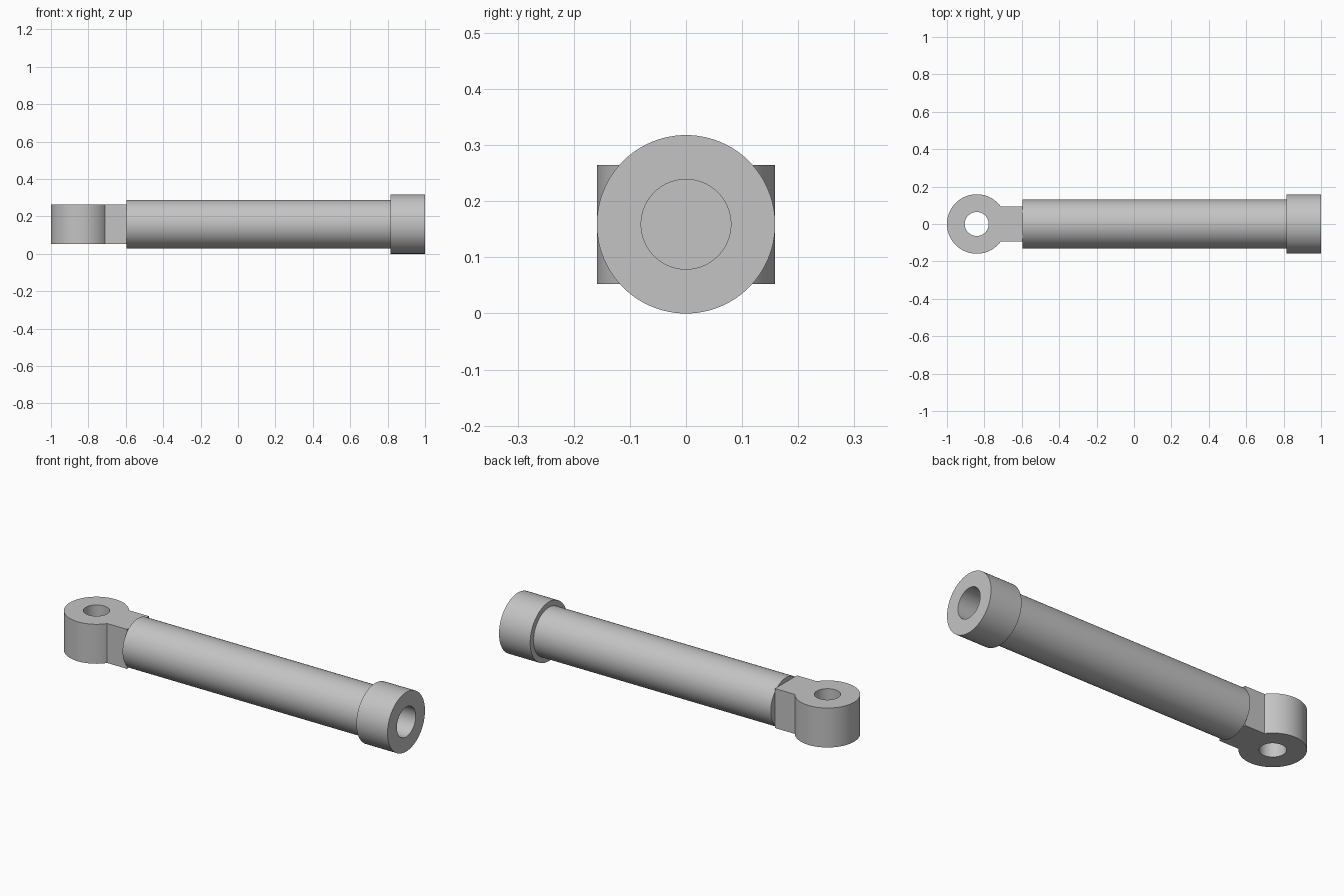
import bpy
import bmesh
from math import asin, cos, sin, pi, radians
from mathutils import Vector

cube = bpy.data.objects.get("Cube")
if cube:
    bpy.data.objects.remove(cube, do_unlink=True)

AXIS_Z = 0.159      # height of the shaft axis
OUTER = 0.159       # radius shared by collar and eye
SEGMENTS = 96

steel = bpy.data.materials.new("grey steel")
steel.use_nodes = True
grey = (0.55, 0.55, 0.55, 1)
steel.diffuse_color = grey
steel.node_tree.nodes["Principled BSDF"].inputs["Base Color"].default_value = grey


def finish(obj):
    """Give the part its material and smooth its round faces."""
    obj.data.materials.clear()
    obj.data.materials.append(steel)
    bpy.ops.object.select_all(action='DESELECT')
    obj.select_set(True)
    bpy.context.view_layer.objects.active = obj
    bpy.ops.object.shade_smooth_by_angle(angle=radians(25))


def lathe_x(name, profile):
    """Spin an (x, radius) profile around the shaft axis."""
    bm = bmesh.new()
    verts = [bm.verts.new((x, 0, r)) for x, r in profile]
    edges = [bm.edges.new(pair) for pair in zip(verts, verts[1:])]
    bmesh.ops.spin(bm, geom=verts + edges, cent=(0, 0, 0), axis=(1, 0, 0),
                   angle=2 * pi, steps=SEGMENTS, use_duplicate=False)
    bmesh.ops.remove_doubles(bm, verts=bm.verts, dist=0.0002)
    bmesh.ops.recalc_face_normals(bm, faces=bm.faces)
    mesh = bpy.data.meshes.new(name)
    bm.to_mesh(mesh)
    bm.free()
    obj = bpy.data.objects.new(name, mesh)
    obj.location.z = AXIS_Z
    bpy.context.collection.objects.link(obj)
    finish(obj)


def arc(center_x, radius, start, end, count):
    return [Vector((center_x + radius * cos(start + (end - start) * i / count),
                    radius * sin(start + (end - start) * i / count), 0))
            for i in range(count + 1)]


def plate(name, outlines, half_height):
    """Extrude closed outlines; the inner ones become holes."""
    curve = bpy.data.curves.new(name, 'CURVE')
    curve.dimensions = '2D'
    curve.fill_mode = 'BOTH'
    curve.extrude = half_height
    for points in outlines:
        spline = curve.splines.new('POLY')
        spline.points.add(len(points) - 1)
        for point, co in zip(spline.points, points):
            point.co = (*co, 1)
        spline.use_cyclic_u = True
    obj = bpy.data.objects.new(name, curve)
    obj.location.z = AXIS_Z
    bpy.context.collection.objects.link(obj)
    bpy.ops.object.select_all(action='DESELECT')
    obj.select_set(True)
    bpy.context.view_layer.objects.active = obj
    bpy.ops.object.convert(target='MESH')
    obj = bpy.context.object
    # Weld the caps to the walls
    bm = bmesh.new()
    bm.from_mesh(obj.data)
    bmesh.ops.remove_doubles(bm, verts=bm.verts, dist=0.0002)
    bmesh.ops.recalc_face_normals(bm, faces=bm.faces)
    bm.to_mesh(obj.data)
    bm.free()
    finish(obj)


# Shaft with a collar and a blind bore at the open end
lathe_x("shaft_and_collar", [
    (-0.595, 0), (-0.595, 0.13), (0.815, 0.13), (0.815, OUTER),
    (1, OUTER), (1, 0.08), (-0.5, 0.08), (-0.5, 0)])

# Pierced eye with a flat-sided neck
eye_x, neck = -0.841, 0.093
meet = asin(neck / OUTER)
outline = arc(eye_x, OUTER, meet, 2 * pi - meet, SEGMENTS)
outline += [Vector((-0.595, -neck, 0)), Vector((-0.595, neck, 0))]
hole = arc(eye_x, 0.064, 0, 2 * pi, SEGMENTS)[:-1]
plate("eye_and_neck", [outline, hole], 0.106)
